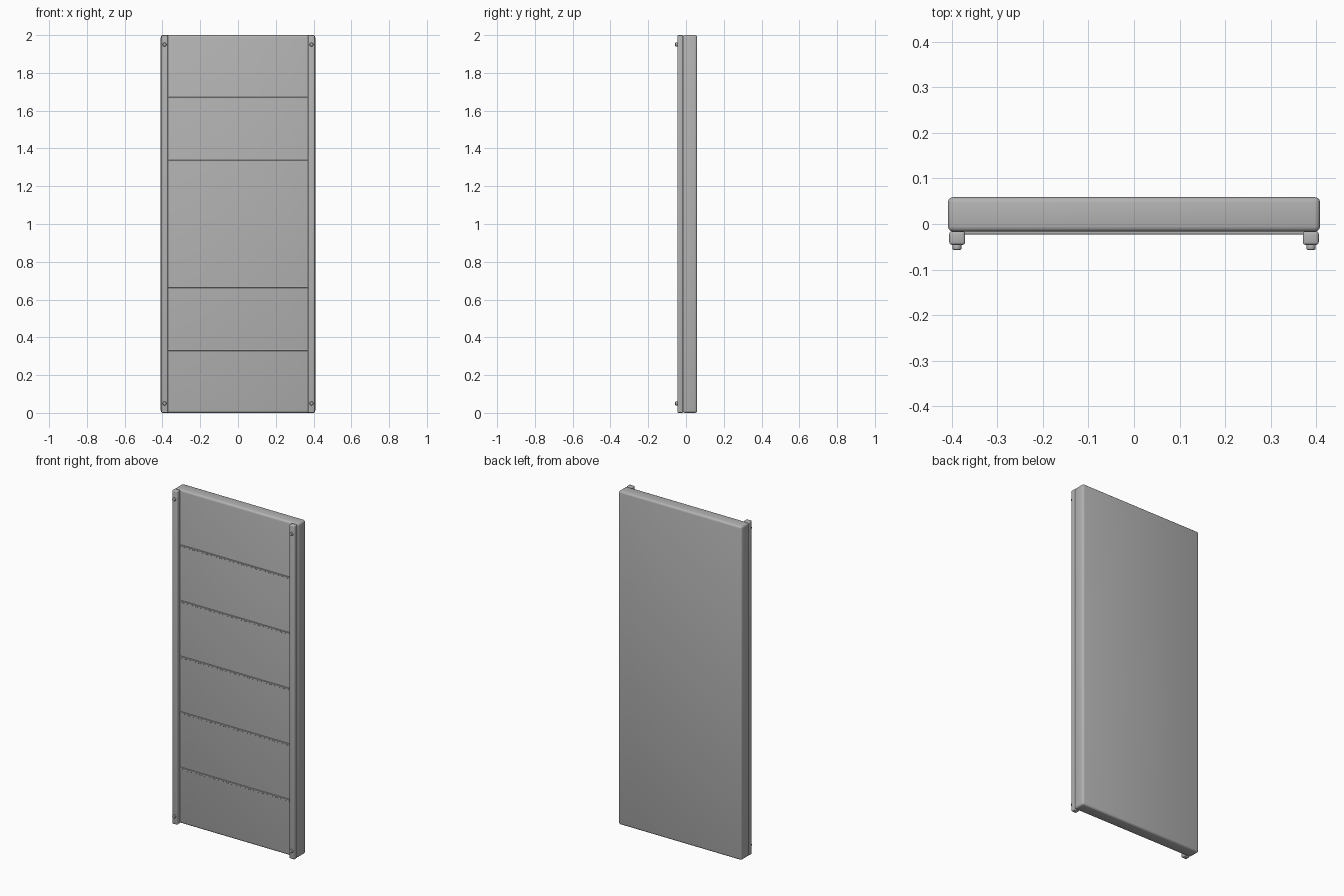
import bpy
import math

cube = bpy.data.objects.get("Cube")
if cube:
    bpy.data.objects.remove(cube, do_unlink=True)

grey = bpy.data.materials.new("plain_grey")
grey.use_nodes = True
colour = (0.45, 0.45, 0.45, 1)
grey.diffuse_color = colour
grey.node_tree.nodes["Principled BSDF"].inputs["Base Color"].default_value = colour


def finish(obj, name, bevel, segments):
    obj.name = name
    obj.data.materials.append(grey)
    if bevel:
        mod = obj.modifiers.new("Rounded edges", 'BEVEL')
        mod.width = bevel
        mod.segments = segments
        mod.limit_method = 'ANGLE'
        bpy.ops.object.modifier_apply(modifier=mod.name)
    bpy.ops.object.shade_smooth_by_angle(angle=math.radians(35))


def box(name, low, high, bevel=0, segments=3):
    centre = [(a + b) / 2 for a, b in zip(low, high)]
    bpy.ops.mesh.primitive_cube_add(size=1, location=centre)
    obj = bpy.context.object
    obj.scale = [b - a for a, b in zip(low, high)]
    bpy.ops.object.transform_apply(location=False, rotation=False, scale=True)
    finish(obj, name, bevel, segments)


def screw(name, x, z):
    bpy.ops.mesh.primitive_cylinder_add(vertices=24, radius=0.01, depth=0.014,
                                        location=(x, -0.05, z),
                                        rotation=(math.pi / 2, 0, 0))
    finish(bpy.context.object, name, 0.003, 2)


# Main slab
box("panel", (-0.409, -0.017, 0), (0.409, 0.059, 2), 0.012)

# Thin cross strips on the front
for i in range(1, 6):
    z = i / 3
    box(f"cross_strip_{i}", (-0.375, -0.023, z - 0.005), (0.375, -0.015, z + 0.005), 0.001, 1)

# Side rails with a screw at each end
for side, sign in (("left", 1), ("right", -1)):
    inner, outer = sorted((sign * 0.371, sign * 0.406))
    box(f"{side}_rail", (inner, -0.046, 0), (outer, -0.016, 2), 0.006)
    screw(f"{side}_top_screw", sign * 0.389, 1.95)
    screw(f"{side}_bottom_screw", sign * 0.389, 0.05)
